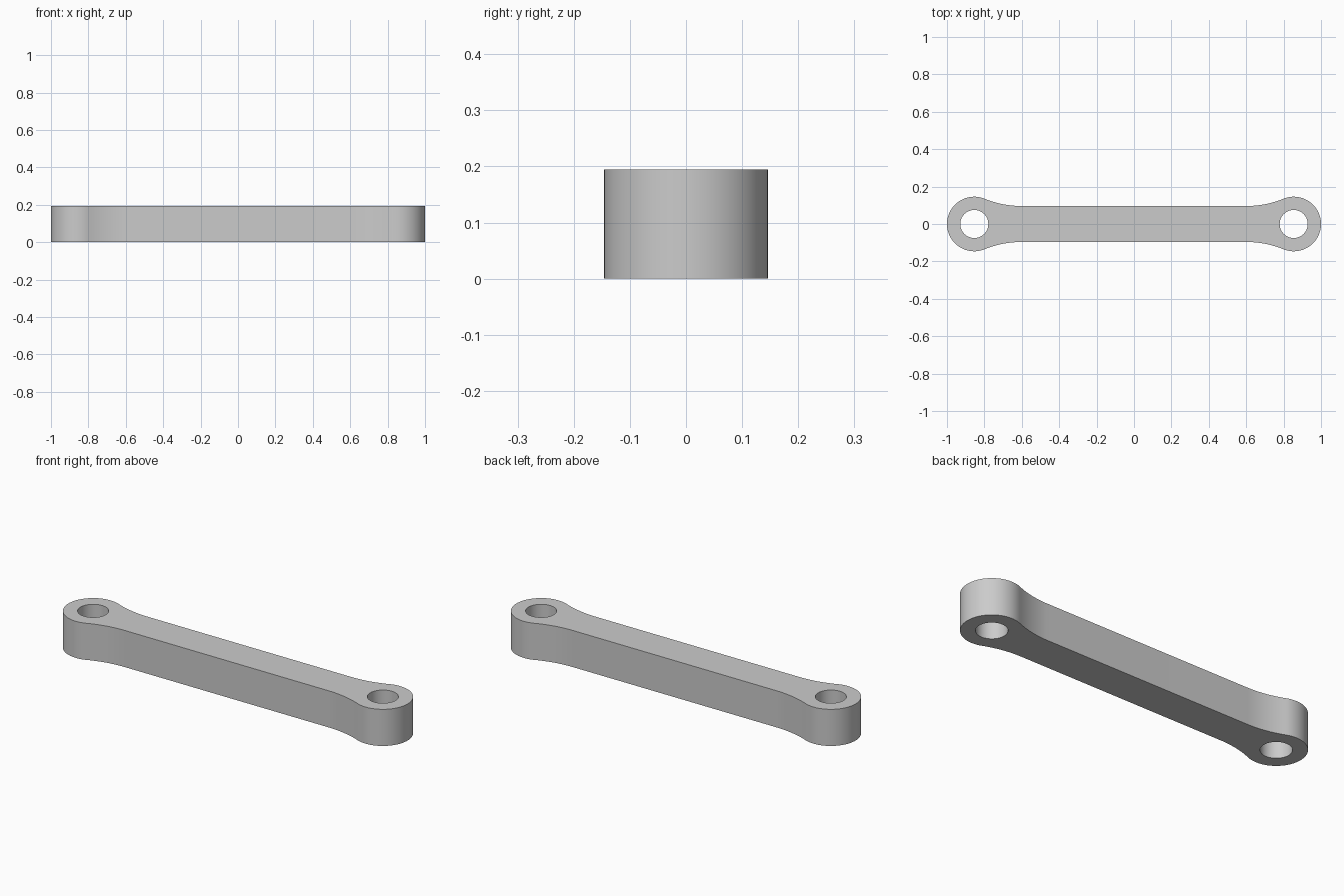
import bpy
import bmesh
from math import atan2, cos, sin, pi, radians

if "Cube" in bpy.data.objects:
    bpy.data.objects.remove(bpy.data.objects["Cube"])

HEIGHT = 0.195
HALF_WIDTH = 0.096    # bar
EYE_X, EYE_R, HOLE_R = 0.854, 0.146, 0.075
FILLET_X = 0.6        # where the bar begins to flare


def arc(cx, cy, r, start, end, steps):
    angles = [start + (end - start) * i / steps for i in range(steps + 1)]
    return [(cx + r * cos(a), cy + r * sin(a)) for a in angles]


def add_loop(curve, points):
    spline = curve.splines.new("POLY")
    spline.points.add(len(points) - 1)
    for p, (x, y) in zip(spline.points, points):
        p.co = (x, y, 0, 1)
    spline.use_cyclic_u = True


# Flare radius that is tangent to both the bar edge and the round eye
dx = EYE_X - FILLET_X
flare_r = (dx**2 + HALF_WIDTH**2 - EYE_R**2) / (2 * (EYE_R - HALF_WIDTH))
flare_y = HALF_WIDTH + flare_r
tangent = atan2(flare_y, -dx)

# One quarter of the outline, mirrored to the full loop
quarter = arc(EYE_X, 0, EYE_R, 0, tangent, 24)
quarter += arc(FILLET_X, flare_y, flare_r, tangent + pi, 1.5 * pi, 12)[1:]
top = quarter + [(-x, y) for x, y in reversed(quarter)]
outline = top + [(x, -y) for x, y in reversed(top[1:-1])]

# Filled profile with a bolt hole at each end, extruded to height
profile = bpy.data.curves.new("link_profile", "CURVE")
profile.dimensions = "2D"
profile.fill_mode = "BOTH"
profile.extrude = HEIGHT / 2
add_loop(profile, outline)
for side in (-1, 1):
    add_loop(profile, arc(side * EYE_X, 0, HOLE_R, 0, 2 * pi, 48)[:-1])

helper = bpy.data.objects.new("profile_helper", profile)
bpy.context.collection.objects.link(helper)
bpy.context.view_layer.update()
graph = bpy.context.evaluated_depsgraph_get()
mesh = bpy.data.meshes.new_from_object(helper.evaluated_get(graph))
bpy.data.objects.remove(helper)

# Weld caps to walls and stand the part on the ground
bm = bmesh.new()
bm.from_mesh(mesh)
bmesh.ops.remove_doubles(bm, verts=bm.verts, dist=0.00001)
bmesh.ops.translate(bm, verts=bm.verts, vec=(0, 0, HEIGHT / 2))
bmesh.ops.recalc_face_normals(bm, faces=bm.faces)
bm.to_mesh(mesh)
bm.free()

link = bpy.data.objects.new("link_arm", mesh)
bpy.context.collection.objects.link(link)

# Plain grey metal
grey = bpy.data.materials.new("grey")
grey.use_nodes = True
color = (0.6, 0.6, 0.6, 1)
grey.diffuse_color = color
grey.node_tree.nodes["Principled BSDF"].inputs["Base Color"].default_value = color
mesh.materials.clear()
mesh.materials.append(grey)

bpy.ops.object.select_all(action="DESELECT")
link.select_set(True)
bpy.context.view_layer.objects.active = link
bpy.ops.object.shade_smooth_by_angle(angle=radians(30))
